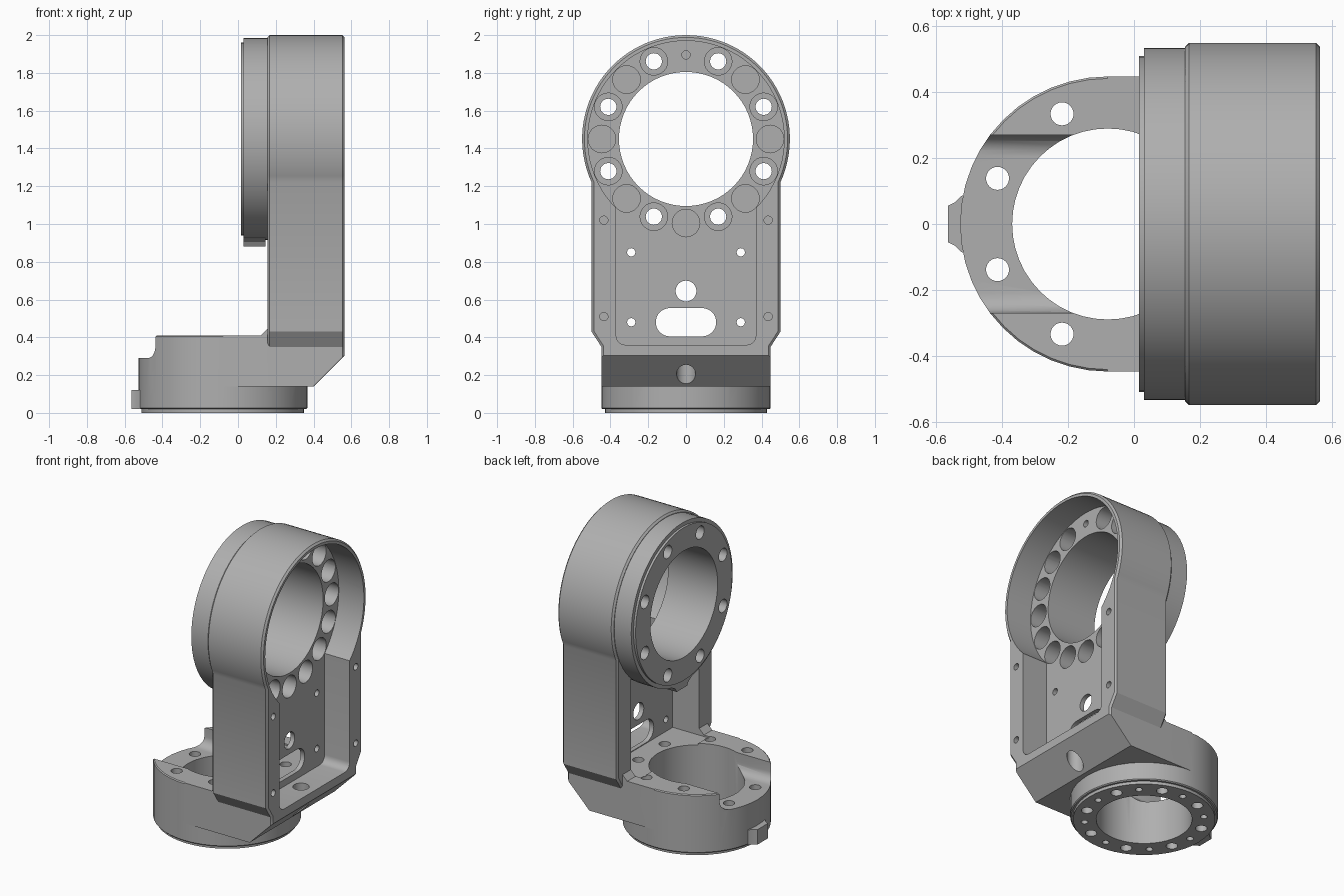
import bpy, bmesh
from math import sin, cos, radians, degrees, acos

cube = bpy.data.objects.get("Cube")
if cube:
    bpy.data.objects.remove(cube, do_unlink=True)

metal = bpy.data.materials.new("machined_grey")
metal.use_nodes = True
grey = (0.43, 0.43, 0.43, 1)
metal.diffuse_color = grey
metal.node_tree.nodes["Principled BSDF"].inputs["Base Color"].default_value = grey

AXIS_Z = 1.45      # height of the bearing axis
BASE_X = -0.08     # centre of the base ring


def arc(cx, cy, r, a0, a1, n=48):
    return [(cx + r * cos(radians(a0 + (a1 - a0) * i / n)),
             cy + r * sin(radians(a0 + (a1 - a0) * i / n))) for i in range(n + 1)]


def circle(cx, cy, r, n=48):
    return arc(cx, cy, r, 0, 360, n)[:-1]


def pattern(cx, cy, pitch, r, angles):
    return [circle(cx + pitch * cos(radians(a)), cy + pitch * sin(radians(a)), r, 24)
            for a in angles]


def prism(name, outlines, axis, lo, hi, bevel=0):
    """Extrude outlines along an axis; outline coordinates are the other two axes in order."""
    place = {"x": lambda p, d: (d, p[0], p[1]),
             "y": lambda p, d: (p[0], d, p[1]),
             "z": lambda p, d: (p[0], p[1], d)}[axis]
    bm = bmesh.new()
    caps = []
    for pts in outlines:
        a = [bm.verts.new(place(p, lo)) for p in pts]
        b = [bm.verts.new(place(p, hi)) for p in pts]
        caps += [bm.faces.new(a), bm.faces.new(b)]
        for i in range(len(pts)):
            j = (i + 1) % len(pts)
            bm.faces.new((a[i], a[j], b[j], b[i]))
    bmesh.ops.recalc_face_normals(bm, faces=bm.faces)
    if bevel:
        edges = list({e for f in caps for e in f.edges})
        bmesh.ops.bevel(bm, geom=edges, offset=bevel, segments=1, affect='EDGES')
    mesh = bpy.data.meshes.new(name)
    bm.to_mesh(mesh)
    bm.free()
    mesh.materials.append(metal)
    ob = bpy.data.objects.new(name, mesh)
    bpy.context.scene.collection.objects.link(ob)
    return ob


def combine(targets, tool, op='DIFFERENCE'):
    """Apply a boolean to every target, then discard the tool."""
    tool.hide_render = True
    for ob in targets:
        mod = ob.modifiers.new("bool", 'BOOLEAN')
        mod.operation, mod.solver, mod.object = op, 'EXACT', tool
        bpy.context.view_layer.update()
        dg = bpy.context.evaluated_depsgraph_get()
        mesh = bpy.data.meshes.new_from_object(ob.evaluated_get(dg))
        ob.modifiers.clear()
        ob.data = mesh
    bpy.data.objects.remove(tool, do_unlink=True)


def cut(targets, outlines, axis, lo, hi):
    combine(targets, prism("cutter", outlines, axis, lo, hi))


# Upright: keyhole silhouette with chamfered rims
half = [(0.448, 0.14), (0.448, 0.35), (0.5, 0.43)]
a = degrees(acos(0.5 / 0.55))
outline = half + arc(0, AXIS_Z, 0.55, -a, 180 + a, 60) + [(-y, z) for y, z in reversed(half)]
body = prism("bracket_body", [outline], "x", 0.155, 0.565, bevel=0.012)

# Sloped underside and deep relief behind the web
cut([body], [[(0.39, 0.13), (0.7, 0.13), (0.7, 0.44)]], "y", -1, 1)
a = degrees(acos(0.36 / 0.53))
relief = [(-0.36, 0.4), (0.36, 0.4)] + arc(0, AXIS_Z, 0.53, -a, a - 180, 30)

# Foot block and base ring joined to the upright
foot = [(BASE_X, 0.14), (0.3, 0.14), (0.3, 0.45), (0.16, 0.45), (0.12, 0.41), (BASE_X, 0.41)]
combine([body], prism("foot", [foot], "y", -0.448, 0.448), 'UNION')
ring = prism("base", [circle(BASE_X, 0, 0.448)], "z", 0.02, 0.41, bevel=0.006)
combine([body], ring, 'UNION')
cut([body], [relief], "x", 0.08, 0.35)

# Front pocket: circle running into a round-cornered rectangle
a = degrees(acos(0.37 / 0.52))
pocket = (arc(0, AXIS_Z, 0.52, -a, 180 + a, 60)
          + arc(-0.32, 0.41, 0.05, 180, 270, 6) + arc(0.32, 0.41, 0.05, 270, 360, 6))
cut([body], [pocket], "x", 0.38, 0.7)

# Lowered seat across the outer half of the base, with filleted walls
seat = ([(0.27, 0.5)] + arc(0.21, 0.35, 0.06, 0, -90, 6)
        + arc(-0.21, 0.35, 0.06, -90, -180, 6) + [(-0.27, 0.5)])
cut([body], [seat], "x", -0.7, -0.12)

# Bearing flange with thin lip and locating tab
flange = prism("bearing_flange", [circle(0, AXIS_Z, 0.535, 64)], "x", 0.03, 0.155)
lip = prism("lip", [circle(0, AXIS_Z, 0.51, 64)], "x", 0.015, 0.08)
combine([flange], lip, 'UNION')
tab = [(-0.1, 1), (-0.1, 0.922), (-0.07, 0.905), (-0.055, 0.88),
       (0.055, 0.88), (0.07, 0.905), (0.1, 0.922), (0.1, 1)]
combine([flange], prism("tab", [tab], "x", 0.03, 0.145), 'UNION')

# Locating flange and tab under the base
spigot = prism("base_spigot", [circle(BASE_X, 0, 0.43)], "z", 0, 0.02)
tab = [(-0.48, -0.1), (-0.48, 0.1), (-0.525, 0.085), (-0.545, 0.065), (-0.565, 0.055),
       (-0.565, -0.055), (-0.545, -0.065), (-0.525, -0.085)]
combine([body], prism("tab", [tab], "z", 0.02, 0.12), 'UNION')

# Main bores
cut([body, flange], [circle(0, AXIS_Z, 0.355, 64)], "x", -0.2, 0.8)
cut([body, spigot], [circle(BASE_X, 0, 0.29)], "z", -0.1, 0.44)

# Bearing bolt circle: fifteen counterbores, eight through holes, one pin hole
odd = [22.5 + 45 * i for i in range(8)]
even = [45 * i for i in range(8)]
cut([body], pattern(0, AXIS_Z, 0.445, 0.073, odd + [e for e in even if e != 90]),
    "x", 0.22, 0.45)
cut([body, flange], pattern(0, AXIS_Z, 0.445, 0.043, odd), "x", -0.1, 0.3)
cut([body], pattern(0, AXIS_Z, 0.445, 0.022, [90]), "x", 0.28, 0.45)

# Base bolt circle
cut([body, spigot], pattern(BASE_X, 0, 0.362, 0.035, odd), "z", -0.1, 0.44)
cut([body, spigot], pattern(BASE_X, 0, 0.362, 0.021, even), "z", -0.1, 0.1)

# Web openings: cable hole, slot and four small holes
slot = arc(0.085, 0.48, 0.075, -90, 90, 16) + arc(-0.085, 0.48, 0.075, 90, 270, 16)
small = [circle(s * 0.29, z, 0.022, 16) for s in (-1, 1) for z in (0.48, 0.85)]
cut([body], [circle(0, 0.645, 0.055, 32), slot] + small, "x", 0.3, 0.45)

# Cover screw holes in the rim and drain hole through the sloped underside
screws = [circle(s * 0.435, z, 0.022, 16) for s in (-1, 1) for z in (0.51, 1.02)]
cut([body], screws, "x", 0.45, 0.7)
cut([body], [circle(0.465, 0, 0.05, 32)], "z", 0.05, 0.4)

# Smooth curved walls, crisp edges
bpy.ops.object.select_all(action='DESELECT')
for ob in (body, flange, spigot):
    ob.select_set(True)
bpy.context.view_layer.objects.active = body
bpy.ops.object.shade_smooth_by_angle(angle=radians(25))
